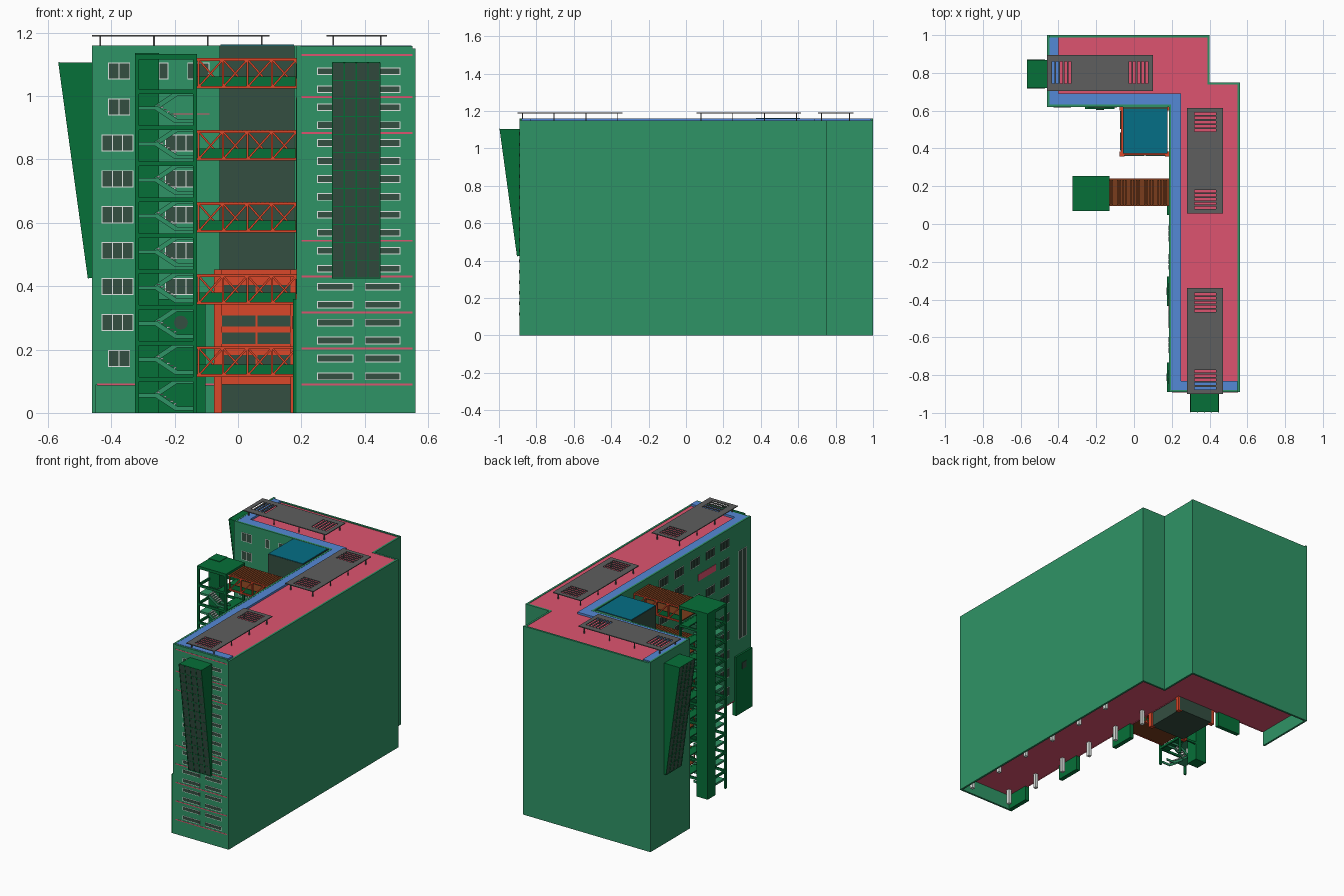
import bpy, bmesh
from mathutils import Vector, Matrix

if "Cube" in bpy.data.objects:
    bpy.data.objects.remove(bpy.data.objects["Cube"])

HEX = {"wall_green": "2F9466", "dark_green": "067038", "rose": "DE5470", "blue": "5488D6",
       "grey": "5E5E5E", "teal": "056E86", "orange": "DA4729", "glass": "344E41",
       "white": "E0E6E2", "brown": "7A3C1C"}
NAMES = list(HEX)
MATS = []
for name, code in HEX.items():
    rgb = [int(code[i:i + 2], 16) / 255 for i in (0, 2, 4)]
    col = [c / 12.92 if c < 0.04 else ((c + 0.055) / 1.055) ** 2.4 for c in rgb] + [1]
    m = bpy.data.materials.new(name)
    m.use_nodes = True
    m.diffuse_color = col
    m.node_tree.nodes["Principled BSDF"].inputs["Base Color"].default_value = col
    MATS.append(m)


class Part:
    """Collects boxes, beams and prisms into one named object."""
    def __init__(self, name):
        self.name, self.bm = name, bmesh.new()

    def cube(self, matrix, mat):
        made = bmesh.ops.create_cube(self.bm, size=1, matrix=matrix)
        for f in {f for v in made["verts"] for f in v.link_faces}:
            f.material_index = NAMES.index(mat)

    def box(self, x0, x1, y0, y1, z0, z1, mat):
        mid = Vector((x0 + x1, y0 + y1, z0 + z1)) / 2
        size = (abs(x1 - x0), abs(y1 - y0), abs(z1 - z0), 1)
        self.cube(Matrix.Translation(mid) @ Matrix.Diagonal(size), mat)

    def beam(self, p, q, w, mat, depth=None):
        p, q = Vector(p), Vector(q)
        rot = (q - p).to_track_quat("Z", "Y").to_matrix().to_4x4()
        size = Matrix.Diagonal((w, depth or w, (q - p).length, 1))
        self.cube(Matrix.Translation((p + q) / 2) @ rot @ size, mat)

    def prism(self, points, step, rule):
        base = self.bm.faces.new([self.bm.verts.new(p) for p in points])
        ext = bmesh.ops.extrude_face_region(self.bm, geom=[base])["geom"]
        moved = [g for g in ext if isinstance(g, bmesh.types.BMVert)]
        bmesh.ops.translate(self.bm, verts=moved, vec=step)
        bmesh.ops.recalc_face_normals(self.bm, faces=self.bm.faces[:])
        for f in self.bm.faces:
            f.material_index = NAMES.index(rule(f.normal))

    def plate(self, side, u0, u1, z0, z1, d, mat):
        """Thin plate standing on a facade: front end, rear wing or courtyard."""
        if side == "court":
            self.box(0.185 - d, 0.188, u0, u1, z0, z1, mat)
        else:
            y = -0.89 if side == "end" else 0.62
            self.box(u0, u1, y - d, y + 0.003, z0, z1, mat)

    def window(self, side, u0, u1, z, h, panes):
        self.plate(side, u0, u1, z - h, z + h, 0.001, "white")
        e = 0.003
        w = (u1 - u0 - e) / panes
        for i in range(panes):
            a = u0 + e + i * w
            self.plate(side, a, a + w - e, z - h + e, z + h - e, 0.002, "glass")

    def done(self):
        mesh = bpy.data.meshes.new(self.name)
        self.bm.to_mesh(mesh)
        self.bm.free()
        for m in MATS:
            mesh.materials.append(m)
        bpy.context.collection.objects.link(bpy.data.objects.new(self.name, mesh))


STOREY = 0.1133

# Main L-shaped block, raised over an open ground floor
p = Part("main_block")
outline = [(-.455, .995), (.395, .995), (.395, .745), (.555, .745),
           (.555, -.885), (.185, -.885), (.185, .62), (-.455, .62)]
p.prism([(x, y, 0.09) for x, y in outline], (0, 0, 1.057),
        lambda n: "rose" if abs(n.z) > 0.5 else "wall_green")
p.done()

# Outer walls reaching the ground, with courtyard parapets
p = Part("outer_walls")
t = 0.012
for x0, x1, y0, y1, z0, top in [
        (.56 - t, .56, -.89, .75, 0, 1.149), (.40 - t, .56, .75 - t, .75, 0, 1.149),
        (.40 - t, .40, .75 - t, 1, 0, 1.149), (-.46, .40, 1 - t, 1, 0, 1.152),
        (-.46, -.46 + t, .62, 1, 0, 1.16), (.185, .55, -.89, -.89 + t, 0, 1.157),
        (.55, .56, -.89, -.89 + t, 0, 1.147),
        (.185, .185 + t, -.89, .62, 1.1, 1.16), (-.46, .185 + t, .62, .62 + t, 1.1, 1.16)]:
    p.box(x0, x1, y0, y1, z0, top, "wall_green")
p.done()

# Blue roof walkway
p = Part("roof_walkway")
for x0, x1, y0, y1 in [(-.448, .25, .632, .69), (.197, .25, -.878, .69),
                       (-.448, -.40, .632, .988), (.197, .548, -.878, -.83)]:
    p.box(x0, x1, y0, y1, 1.14, 1.159, "blue")
p.done()

# Ground floor columns
p = Part("ground_columns")
for x in (0.24, 0.515):
    for i in range(6):
        y = -0.83 + 0.238 * i
        p.box(x - .01, x + .01, y - .01, y + .01, 0, 0.09, "white")
p.done()

# End facade: strip windows and floor bands
p = Part("end_windows")
for i in range(18):
    z = 0.115 + i * STOREY / 2
    p.window("end", .25, .365, z, .012, 1)
    p.window("end", .40, .512, z, .012, 1)
for i in (0, 1, 2, 3, 4, 7, 8, 9):
    z = 0.09 + i * STOREY + (0.02 if i == 9 else 0)
    p.plate("end", .2, .55, z - .003, z + .003, .001, "rose")
p.done()

# Rear wing and courtyard windows with the edge of the first floor slab
p = Part("courtyard_windows")
p.plate("rear", -.445, .185, .087, .093, .001, "rose")
p.plate("court", -.878, .62, .087, .093, .001, "rose")
for i in range(9):
    z = 0.172 + i * STOREY
    small = i in (0, 7, 8)
    p.window("rear", -.41 if small else -.43, -.34 if small else -.33, z, .027, 2 if small else 3)
    if i == 7:
        p.plate("rear", -.21, -.09, z - .024, z - .02, .002, "rose")
        p.plate("court", -.55, -.38, z - .01, z + .03, .002, "rose")
    elif i == 8:
        p.window("rear", -.25, -.22, z, .027, 1)
        p.window("rear", -.16, -.09, z, .027, 2)
    elif i > 1:
        p.window("rear", -.23, -.13, z, .027, 3)
    for y in (-.64, -.50, -.355, -.20, -.05):
        if (i > 2 or y != -.355) and (i != 7 or y not in (-.50, -.355)):
            p.window("court", y - .045, y + .045, z, .027, 3)
p.window("court", -.85, -.77, .72, .27, 2)
p.done()

# Dark entrance panels
p = Part("entrance_panels")
for y in (-.811, -.355, .125):
    p.box(.174, .2, y - .078, y + .078, 0, .36, "dark_green")
    p.box(.172, .18, y - .02, y + .02, .265, .305, "glass")
p.box(-.26, -.103, .608, .632, 0, .36, "dark_green")
disc = bmesh.ops.create_cone(p.bm, cap_ends=True, segments=12, radius1=.022, radius2=.022, depth=.006,
                             matrix=Matrix.Translation((-.18, .607, .285)) @ Matrix.Rotation(1.5708, 4, "X"))
for f in {f for v in disc["verts"] for f in v.link_faces}:
    f.material_index = NAMES.index("glass")
p.done()


# Tapered glazed bays
def bay(name, u0, u1, place, out):
    p = Part(name)
    low, high = 0.425, 1.105
    prof = [(0, high), (.105, high), (.012, low), (0, low)]
    p.prism([place(u0, d, z) for d, z in prof], Vector(place(u1, 0, 0)) - Vector(place(u0, 0, 0)),
            lambda n: "glass" if n.dot(out) > 0.9 else "dark_green")
    for i in range(5):
        u = u0 + (u1 - u0) * i / 4
        p.beam(place(u, .012, low), place(u, .105, high), .004, "dark_green")
    for i in range(13):
        k = i / 12
        d, z = .012 + .093 * k, low + (high - low) * k
        p.beam(place(u0, d, z), place(u1, d, z), .003, "dark_green")
    p.done()


bay("front_bay", .298, .448, lambda u, d, z: (u, -.89 - d, z), Vector((0, -1, 0)))
bay("side_bay", .72, .868, lambda u, d, z: (-.46 - d, u, z), Vector((-1, 0, 0)))


# Slotted roof canopies on posts
def canopy(name, place):
    p = Part(name)

    def slab(u0, u1, v0, v1, z0, z1):
        (x0, y0), (x1, y1) = place(u0, v0), place(u1, v1)
        p.box(x0, x1, y0, y1, z0, z1, "grey")
    slots = [.025 + .022 * i for i in range(5)]
    slots += [.56 - s - .013 for s in reversed(slots)]
    slab(0, .56, 0, .04, 1.188, 1.193)
    slab(0, .56, .155, .19, 1.188, 1.193)
    for a, b in zip([0] + [s + .013 for s in slots], slots + [.56]):
        slab(a, b, .04, .155, 1.188, 1.193)
    for i in range(4):
        for v in (.02, .17):
            u = .025 + .17 * i
            slab(u - .0025, u + .0025, v - .0025, v + .0025, 1.14, 1.189)
    p.done()


canopy("rear_canopy", lambda u, v: (-.46 + u, .705 + v))
canopy("middle_canopy", lambda u, v: (.28 + v, .055 + u))
canopy("front_canopy", lambda u, v: (.28 + v, -.90 + u))

# Stair tower: shaft, posts, ring beams and roof
X0, X1, Y0, Y1 = -.325, -.13, .07, .255
p = Part("stair_tower")
p.box(X0, -.25, .18, Y1, 0, 1.135, "dark_green")
for x in (X0, X1 - .012):
    for y in (Y0, Y1 - .012):
        p.box(x, x + .012, y, y + .012, 0, 1.13, "dark_green")
for i in range(1, 10):
    z = i * STOREY
    for y in (Y0, Y1 - .01):
        p.box(X0, X1, y, y + .01, z - .014, z, "dark_green")
    for x in (X0, X1 - .01):
        p.box(x, x + .01, Y0, Y1, z - .014, z, "dark_green")
    p.box(-.19, X1, Y0, Y1, z - .008, z - .001, "dark_green")
p.box(X0, X1, Y0, Y1, 1.115, 1.132, "dark_green")
p.done()

# Stair flights meeting at half landings
p = Part("stair_flights")
for i in range(9):
    z = .057 + i * STOREY
    p.box(X0 + .01, -.255, .08, .175, z - .008, z + .004, "wall_green")
    for y, rise in ((.085, -.043), (.135, .043)):
        for e in (0, .04):
            p.beam((-.26, y + e, z), (-.195, y + e, z + rise), .006, "wall_green", .015)
            p.beam((-.198, y + e, z + rise), (-.14, y + e, z + rise), .006, "wall_green", .013)
        for k in range(6):
            x, h = -.255 + .0105 * k, z + rise * k / 6 + .006
            p.box(x, x + .009, y, y + .04, h, h + .004, "white")
p.done()

# Truss footbridges between the stair tower and the main block
p = Part("footbridges")
xs = [-.125 + .0775 * i for i in range(5)]
for level in range(5):
    z0 = .118 + level * .2275
    z1 = z0 + .087
    p.box(X1, .185, .1, .235, z0 - .002, z0 + .004, "brown")
    for y, flip in ((.098, False), (.237, True)):
        inner = y + (-.006 if flip else .006)
        p.box(X1, .185, inner - .002, inner + .002, z0, z0 + .034, "dark_green")
        for z in (z0, z1):
            p.beam((X1, y, z), (.185, y, z), .008, "orange")
        for a in xs:
            p.beam((a, y, z0), (a, y, z1), .007, "orange")
        for a, b in zip(xs, xs[1:]):
            p.beam((a, y, z1 if flip else z0), (b, y, z0 if flip else z1), .006, "orange")
    for k in range(22):
        x = X1 + .002 + k * .0143
        p.box(x, x + .012, .096, .239, z1, z1 + .005, "brown")
p.done()

# Glazed lift tower with orange base frame
p = Part("lift_tower")
p.box(-.058, .178, .372, .625, .005, 1.159, "glass")
p.box(-.056, .176, .374, .61, 1.15, 1.162, "teal")
for x in (-.076, .165):
    for y in (.358, .6):
        p.box(x, x + .025, y, y + .025, 0, .452, "orange")
p.box(-.076, .19, .364, .372, .09, .452, "orange")
p.box(-.07, -.058, .364, .62, .09, .452, "orange")
for z in (.165, .236, .29, .385):
    for a in (0, .112):
        p.box(-.05 + a, .055 + a, .361, .366, z - .018, z + .018, "glass")
        p.box(-.073, -.068, .39 + a, .485 + a, z - .018, z + .018, "glass")
p.done()
